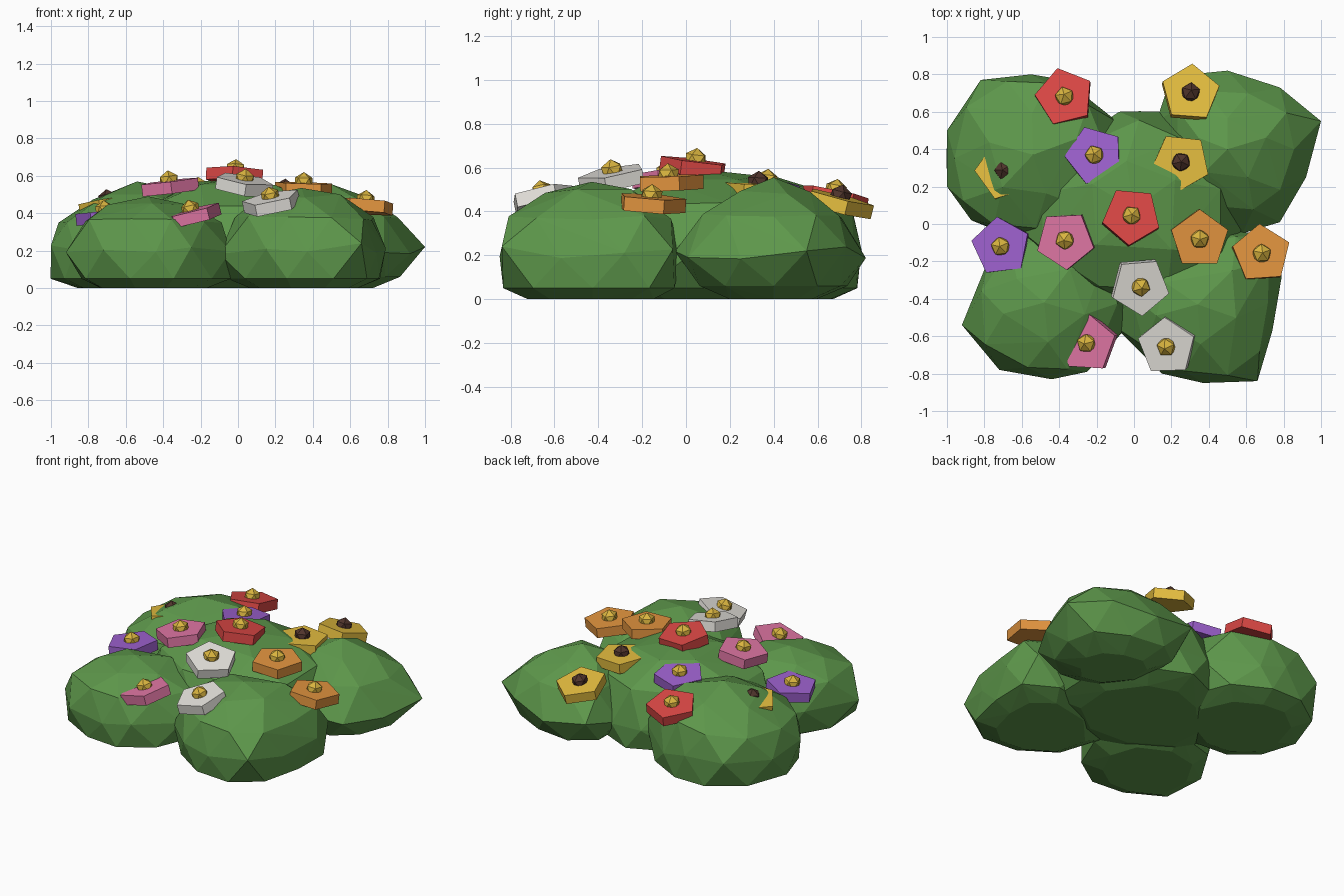
import bpy, bmesh, math, random
from mathutils import Vector, Matrix

random.seed(4)
cube = bpy.data.objects.get("Cube")
if cube:
    bpy.data.objects.remove(cube, do_unlink=True)


def material(name, rgb):
    m = bpy.data.materials.new(name)
    m.use_nodes = True
    m.diffuse_color = (*rgb, 1)
    bsdf = next(n for n in m.node_tree.nodes if n.type == 'BSDF_PRINCIPLED')
    bsdf.inputs["Base Color"].default_value = (*rgb, 1)
    return m


green = material("leaf_green", (.11, .31, .07))
red = material("red", (.72, .065, .06))
yellow = material("yellow", (.78, .51, .05))
orange = material("orange", (.77, .3, .05))
pink = material("pink", (.74, .18, .37))
purple = material("purple", (.34, .12, .62))
white = material("white", (.85, .83, .78))
gold = material("pollen_gold", (.7, .46, .05))
brown = material("seed_brown", (.08, .035, .025))


def finish(bm, name, mat):
    mesh = bpy.data.meshes.new(name)
    bmesh.ops.recalc_face_normals(bm, faces=bm.faces)
    bm.to_mesh(mesh)
    bm.free()
    mesh.materials.append(mat)
    ob = bpy.data.objects.new(name, mesh)
    bpy.context.collection.objects.link(ob)


def mound(name, centre, outline, shoulder, crown, top, low=(.95, .05), base=.68, lean=0):
    """Faceted convex dome: the plan outline repeated as scaled rings, then hulled.
    Shoulder, crown and low are (scale, height) pairs."""
    centre = Vector(centre)
    outline = [Vector(p) - centre for p in outline]
    middles = [(p + q) / 2 * 1.04 for p, q in zip(outline, outline[1:] + outline[:1])]
    bm = bmesh.new()
    bm.verts.new((*centre, top))
    for p in outline:
        bm.verts.new((*(centre + p), random.uniform(.18, .24)))
    rings = [(middles, base, 0), (middles, *low), (middles, *shoulder), (outline, *crown)]
    for ring, scale, height in rings:
        # The crown is small, so every other point is enough
        for p in ring[::2] if scale == crown[0] else ring:
            wobble = random.uniform(.97, 1.03)
            q = p * scale * wobble
            z = height
            if height > .2:
                z += lean * q.x + random.uniform(-.012, .012)
            bm.verts.new((*(centre + q), z))
    bmesh.ops.convex_hull(bm, input=bm.verts)
    bmesh.ops.delete(bm, geom=[v for v in bm.verts if not v.link_faces], context='VERTS')
    finish(bm, name, green)


# Leafy mounds
mound("bush_middle", (0, .08),
      [(-.08, .6), (.14, .6), (.45, .4), (.6, 0), (.4, -.35), (0, -.45),
       (-.4, -.3), (-.65, 0), (-.45, .35)], (.87, .43), (.5, .555), .59)
mound("bush_front_right", (-.48, -.42),
      [(-.92, -.54), (-.72, -.78), (-.44, -.83), (-.25, -.79), (-.04, -.55),
       (-.05, -.3), (-.2, -.05), (-.6, 0), (-.77, -.17)], (.87, .36), (.5, .455), .49)
mound("bush_front_left", (.34, -.43),
      [(-.1, -.55), (.15, -.8), (.37, -.85), (.66, -.84), (.74, -.57),
       (.79, -.28), (.72, -.06), (.4, -.02), (0, -.2)], (.87, .37), (.5, .49), .535)
mound("bush_back_left", (.5, .4),
      [(.12, .55), (.2, .79), (.5, .82), (.78, .73), (1, .55), (.92, .25),
       (.78, .01), (.58, -.05), (.2, .1)], (.76, .38), (.4, .49), .555, (.78, .06), .45)
mound("bush_back_right", (-.54, .37),
      [(-1, .5), (-.82, .77), (-.55, .8), (-.37, .77), (-.08, .54),
       (-.13, .2), (-.4, -.04), (-.65, -.06), (-.87, .02), (-1, .2)],
      (.9, .4), (.5, .505), .57, lean=.1)


def flower(name, petal, heart, x, y, z, nx, ny, phase):
    """Five-sided blossom slab with a faceted heart, tilted to its normal."""
    tilt = Vector((nx, ny, 1)).to_track_quat('Z', 'Y').to_matrix()
    # Remove the twist added by tracking so that phase is measured from +x
    twist = math.atan2(tilt[1][0], tilt[0][0])
    spin = Matrix.Rotation(math.radians(phase) - twist, 3, 'Z')
    place = Matrix.Translation((x, y, z)) @ (tilt @ spin).to_4x4()

    bm = bmesh.new()
    ring = [bm.verts.new((.16 * math.cos(math.tau * i / 5),
                          .16 * math.sin(math.tau * i / 5), -.032)) for i in range(5)]
    petals = bm.faces.new(ring)
    ext = bmesh.ops.extrude_face_region(bm, geom=[petals], use_keep_orig=True)
    for v in ext["geom"]:
        if isinstance(v, bmesh.types.BMVert):
            v.co.z += .064
    bm.transform(place)
    finish(bm, name + "_petals", petal)

    bm = bmesh.new()
    bmesh.ops.create_icosphere(bm, subdivisions=1, radius=.055)
    bm.transform(place @ Matrix.Translation((0, 0, .035)))
    finish(bm, name + "_heart", heart)


# Blossoms: position, slope of the normal, rotation
flower("middle_red_flower", red, gold, -.015, .04, .6, .05, .13, 49)
flower("back_red_flower", red, gold, -.37, .675, .46, -.05, .2, 32)
flower("back_yellow_flower", yellow, brown, .3, .695, .435, .07, .25, 14)
flower("inner_yellow_flower", yellow, brown, .25, .33, .495, .03, .03, 48)
flower("side_yellow_flower", yellow, brown, -.69, .285, .44, -.15, .05, 36)
flower("back_purple_flower", purple, gold, -.21, .365, .505, -.05, .12, 38)
flower("side_purple_flower", purple, gold, -.71, -.12, .38, -.1, 0, 25)
flower("inner_pink_flower", pink, gold, -.365, -.085, .54, -.12, -.03, 57)
flower("front_pink_flower", pink, gold, -.245, -.635, .385, -.25, -.07, 15)
flower("inner_white_flower", white, gold, .03, -.33, .55, .15, -.17, 58)
flower("front_white_flower", white, gold, .18, -.65, .455, -.2, -.2, 21)
flower("inner_orange_flower", orange, gold, .35, -.08, .53, .03, -.03, 18)
flower("side_orange_flower", orange, gold, .68, -.16, .435, .08, .07, 22)
